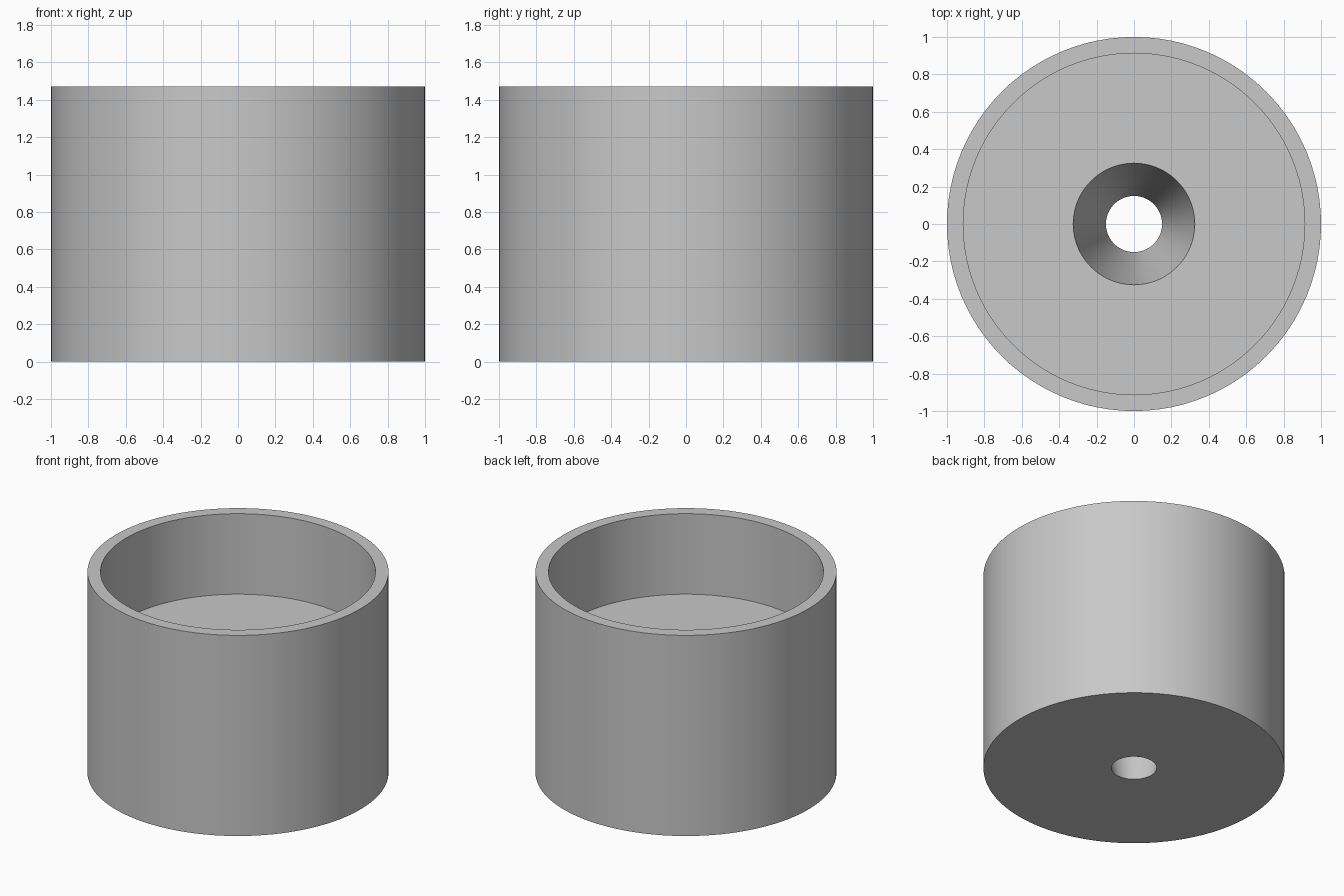
import bpy
import bmesh
import math

cube = bpy.data.objects.get("Cube")
if cube:
    bpy.data.objects.remove(cube, do_unlink=True)

SEGMENTS = 96
HEIGHT = 1.47
FLOOR = 0.88

# Plain grey material
grey = bpy.data.materials.new("light_grey")
grey.use_nodes = True
colour = (0.58, 0.58, 0.58, 1.0)
grey.diffuse_color = colour
grey.node_tree.nodes["Principled BSDF"].inputs["Base Color"].default_value = colour


def lathe(name, profile):
    """Revolve a closed (radius, height) profile around the z axis."""
    bm = bmesh.new()
    rings = []
    for i in range(SEGMENTS):
        a = 2 * math.pi * i / SEGMENTS
        rings.append([bm.verts.new((r * math.cos(a), r * math.sin(a), z))
                      for r, z in profile])
    count = len(profile)
    for i in range(SEGMENTS):
        here, there = rings[i], rings[(i + 1) % SEGMENTS]
        for j in range(count):
            k = (j + 1) % count
            bm.faces.new((here[j], there[j], there[k], here[k]))
    bmesh.ops.recalc_face_normals(bm, faces=bm.faces)
    mesh = bpy.data.meshes.new(name)
    bm.to_mesh(mesh)
    bm.free()
    mesh.materials.append(grey)
    obj = bpy.data.objects.new(name, mesh)
    bpy.context.collection.objects.link(obj)
    return obj


# Cup with a thick floor and a tapered through hole
cup = lathe("cup_body", [
    (0.15, 0), (1, 0), (1, HEIGHT),
    (0.913, HEIGHT), (0.913, FLOOR), (0.325, FLOOR),
])

bpy.ops.object.select_all(action="DESELECT")
cup.select_set(True)
bpy.context.view_layer.objects.active = cup
bpy.ops.object.shade_smooth_by_angle(angle=math.radians(30))
